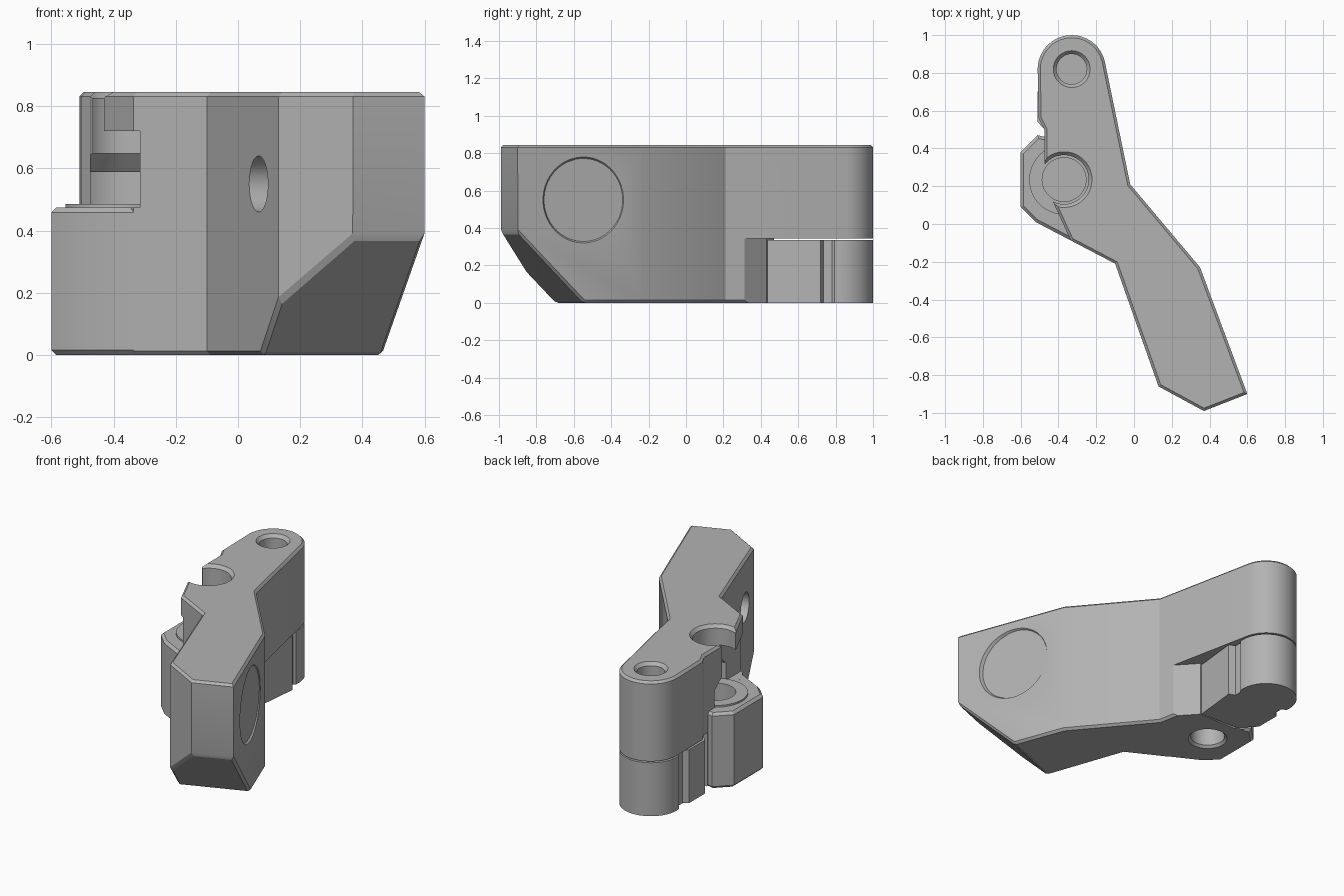
import bpy, bmesh
from math import cos, sin, radians
from mathutils import Vector, Matrix

cube = bpy.data.objects.get("Cube")
if cube:
    bpy.data.objects.remove(cube, do_unlink=True)

grey = bpy.data.materials.new("plain grey")
grey.use_nodes = True
grey.diffuse_color = (0.45, 0.45, 0.45, 1)
grey.node_tree.nodes["Principled BSDF"].inputs["Base Color"].default_value = (0.45, 0.45, 0.45, 1)


def make_object(name, bm):
    bmesh.ops.recalc_face_normals(bm, faces=bm.faces[:])
    mesh = bpy.data.meshes.new(name)
    bm.to_mesh(mesh)
    bm.free()
    mesh.materials.append(grey)
    obj = bpy.data.objects.new(name, mesh)
    bpy.context.collection.objects.link(obj)
    return obj


def prism(name, outline, low, high, chamfer=0.0, slope=None):
    """Upright prism, optionally trimmed by a plane, with chamfered rims."""
    bm = bmesh.new()
    base = bm.faces.new([bm.verts.new((x, y, low)) for x, y in outline])
    top = bmesh.ops.extrude_face_region(bm, geom=[base])["geom"]
    verts = [v for v in top if isinstance(v, bmesh.types.BMVert)]
    bmesh.ops.translate(bm, verts=verts, vec=(0, 0, high - low))
    if slope:
        bmesh.ops.bisect_plane(bm, geom=bm.verts[:] + bm.edges[:] + bm.faces[:],
                               plane_co=slope[0], plane_no=slope[1], clear_outer=True)
        bmesh.ops.holes_fill(bm, edges=[e for e in bm.edges if e.is_boundary], sides=0)
    bmesh.ops.recalc_face_normals(bm, faces=bm.faces[:])
    if chamfer:
        rims = [e for e in bm.edges
                if abs((e.verts[0].co - e.verts[1].co).normalized().z) < 0.95]
        bmesh.ops.bevel(bm, geom=rims, offset=chamfer, segments=1, affect='EDGES')
    return make_object(name, bm)


def round_cutter(start, end, r1, r2=None):
    start, end = Vector(start), Vector(end)
    axis = end - start
    turn = Vector((0, 0, 1)).rotation_difference(axis).to_matrix().to_4x4()
    bm = bmesh.new()
    bmesh.ops.create_cone(bm, cap_ends=True, segments=48, radius1=r1,
                          radius2=r1 if r2 is None else r2, depth=axis.length,
                          matrix=Matrix.Translation((start + end) / 2) @ turn)
    return make_object("cutter", bm)


def combine(target, tool, operation='DIFFERENCE'):
    mod = target.modifiers.new("cut", 'BOOLEAN')
    mod.operation, mod.solver, mod.object = operation, 'EXACT', tool
    bpy.context.view_layer.objects.active = target
    bpy.ops.object.modifier_apply(modifier=mod.name)
    bpy.data.objects.remove(tool, do_unlink=True)


def arc(first, last):
    steps = 24
    angles = [radians(first + (last - first) * i / steps) for i in range(steps + 1)]
    return [(-0.33 + 0.18 * cos(a), 0.82 + 0.18 * sin(a)) for a in angles]


HEIGHT, GAP = 0.845, 0.345

# Cranked arm with a sloping nose
arm_outline = [(-0.10, -0.21), (0.13, -0.86), (0.37, -0.99), (0.60, -0.90),
               (0.35, -0.23), (-0.02, 0.21)] + arc(13, 180) + [
               (-0.505, 0.56), (-0.475, 0.50), (-0.475, 0.32), (-0.40, 0.30),
               (-0.40, 0.14), (-0.43, 0.12), (-0.335, -0.087)]
arm = prism("bracket_arm", arm_outline, 0, HEIGHT, 0.014,
            ((0.46, -0.55, 0), (0.365, -0.93, -1)))

# Low side boss with a raised ring
boss = prism("boss", [(-0.60, 0.38), (-0.60, 0.09), (-0.52, 0.01), (-0.10, -0.21),
                      (-0.05, 0.10), (-0.20, 0.40), (-0.51, 0.47)], 0, 0.475, 0.016)
combine(arm, boss, 'UNION')

# Side slot above the boss and its conical recess
bx, by = -0.37, 0.235
combine(arm, prism("cutter", [(-0.7, -0.3), (-0.315, -0.3), (-0.315, by), (-0.7, by)],
                   0.4752, 0.72))
combine(arm, round_cutter((bx, by, 0.4752), (bx, by, 0.59), 0.19))
combine(arm, round_cutter((bx, by, 0.58), (bx, by, 0.66), 0.19, 0.12))
combine(arm, round_cutter((bx, by, 0.46), (bx, by, 0.486), 0.185), 'UNION')

# Boss bores from above and below
combine(arm, round_cutter((bx, by, 0.58), (bx, by, 0.9), 0.13))
combine(arm, round_cutter((bx, by, 0.30), (bx, by, 0.65), 0.116))
combine(arm, round_cutter((bx, by, 0.825), (bx, by, 0.865), 0.13, 0.165))
combine(arm, round_cutter((bx, by, -0.1), (bx, by, 0.2), 0.10))
combine(arm, round_cutter((bx, by, -0.02), (bx, by, 0.015), 0.135, 0.10))

# Counterbored cross hole in the nose
face, back = Vector((0.467, -0.545, 0.55)), Vector((0.065, -0.68, 0.55))
way = (back - face).normalized()
combine(arm, round_cutter(face - way * 0.2, face + way * 0.33, 0.222))
combine(arm, round_cutter(face, back + way * 0.2, 0.09))
combine(arm, round_cutter(face - way * 0.02, face + way * 0.012, 0.242, 0.222))

# Undercut that leaves room for the knuckle
combine(arm, prism("cutter", [(-0.8, 0.50), (-0.50, 0.475), (-0.40, 0.43), (-0.15, 0.43),
                              (-0.03, 0.30), (0.2, 0.30), (0.2, 1.2), (-0.8, 1.2)],
                   -0.1, GAP))

# Lower knuckle with a groove on each side
knuckle_outline = [(-0.42, 0.445), (-0.155, 0.435), (-0.125, 0.72), (-0.165, 0.735),
                   (-0.165, 0.78)] + arc(-8, 188) + [
                   (-0.48, 0.78), (-0.48, 0.72), (-0.51, 0.70), (-0.51, 0.54)]
knuckle = prism("lower_knuckle", knuckle_outline, 0, GAP - 0.009)

# Pin hole through the arm end into the knuckle
combine(arm, round_cutter((-0.33, 0.82, 0.2), (-0.33, 0.82, 0.9), 0.08))
combine(arm, round_cutter((-0.33, 0.82, 0.825), (-0.33, 0.82, 0.865), 0.08, 0.115))
combine(knuckle, round_cutter((-0.33, 0.82, 0.12), (-0.33, 0.82, 0.5), 0.08))

# Smooth the round walls, keep edges crisp
bpy.ops.object.select_all(action='DESELECT')
for part in (arm, knuckle):
    part.select_set(True)
bpy.context.view_layer.objects.active = arm
bpy.ops.object.shade_smooth_by_angle(angle=radians(20))
